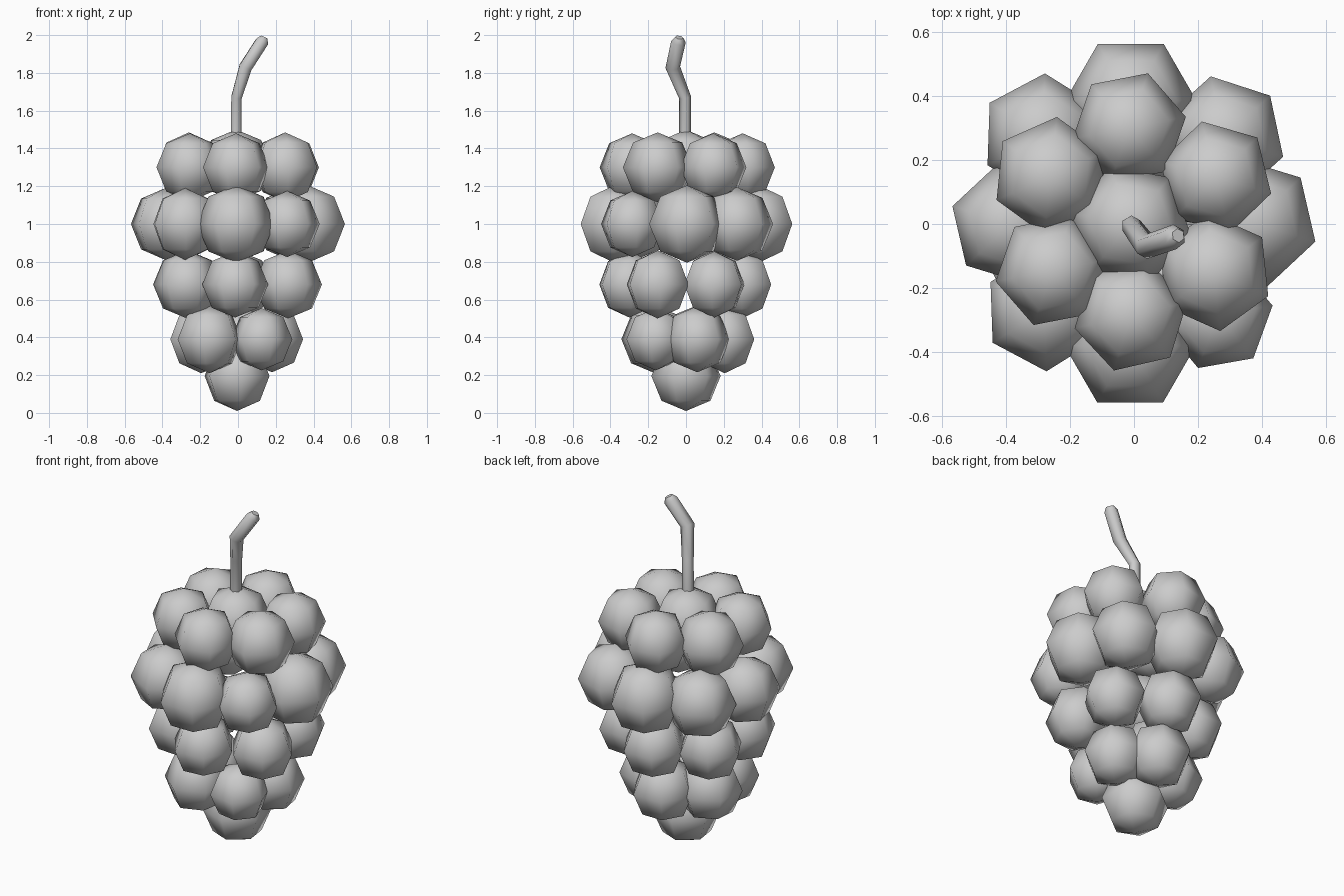
import bpy
from math import radians, atan2, degrees

if "Cube" in bpy.data.objects:
    bpy.data.objects.remove(bpy.data.objects["Cube"])

def grape(name, x, y, z, r, spin):
    bpy.ops.mesh.primitive_uv_sphere_add(segments=6, ring_count=4, radius=r,
                                         location=(x, y, z),
                                         rotation=(0, 0, radians(spin)))
    ob = bpy.context.object
    ob.name = name
    bpy.ops.object.shade_smooth()

# Tiers of grapes: (height, [(x, y, radius, facet angle), ...])
tiers = {
    "top": (1.30, [(-.015, .30, .18, 101), (.255, .145, .18, 74), (.25, -.15, .185, -54),
                   (-.01, -.285, .18, -77), (-.255, -.145, .18, -79), (-.26, .15, .185, 114)]),
    "wide": (1.00, [(.37, .005, .205, 13), (.28, .27, .195, 72), (-.01, .385, .205, 90),
                    (-.285, .275, .195, 118), (-.385, 0, .19, 193), (-.28, -.27, .19, 242),
                    (-.012, -.38, .205, 270), (.26, -.285, .175, -20)]),
    "middle": (0.68, [(0, .295, .18, 90), (.26, .15, .175, 25), (.265, -.15, .18, -25),
                      (-.015, -.30, .175, 275), (-.27, -.15, .18, 205), (-.265, .15, .18, 150)]),
    "lower": (0.39, [(0, .205, .18, 90), (.18, .06, .175, 10), (.125, -.16, .165, -40),
                     (-.15, -.165, .18, 230), (-.195, .06, .18, 175)]),
}
for tier, (z, items) in tiers.items():
    for i, (x, y, r, spin) in enumerate(items):
        grape(f"{tier}_grape_{i + 1}", x, y, z, r, spin)

# Single grapes closing the top and bottom
grape("crown_grape", -.01, 0, 1.31, .19, 20)
grape("tip_grape", -.005, 0, .195, .185, 8)

# Crooked stem with a rounded end
curve = bpy.data.curves.new("stem", 'CURVE')
curve.dimensions = '3D'
curve.bevel_depth = 1.0
curve.bevel_resolution = 1
curve.use_fill_caps = True
path = [(-.01, -.005, 1.35, .031), (-.008, -.005, 1.67, .032), (.04, -.07, 1.83, .039),
        (.127, -.04, 1.965, .039), (.138, -.036, 1.988, .022)]
spline = curve.splines.new('POLY')
spline.points.add(len(path) - 1)
for p, (x, y, z, r) in zip(spline.points, path):
    p.co = (x, y, z, 1)
    p.radius = r
stem = bpy.data.objects.new("stem", curve)
bpy.context.collection.objects.link(stem)
bpy.ops.object.select_all(action='DESELECT')
stem.select_set(True)
bpy.context.view_layer.objects.active = stem
bpy.ops.object.convert(target='MESH')
bpy.ops.object.shade_smooth_by_angle(angle=radians(65))
